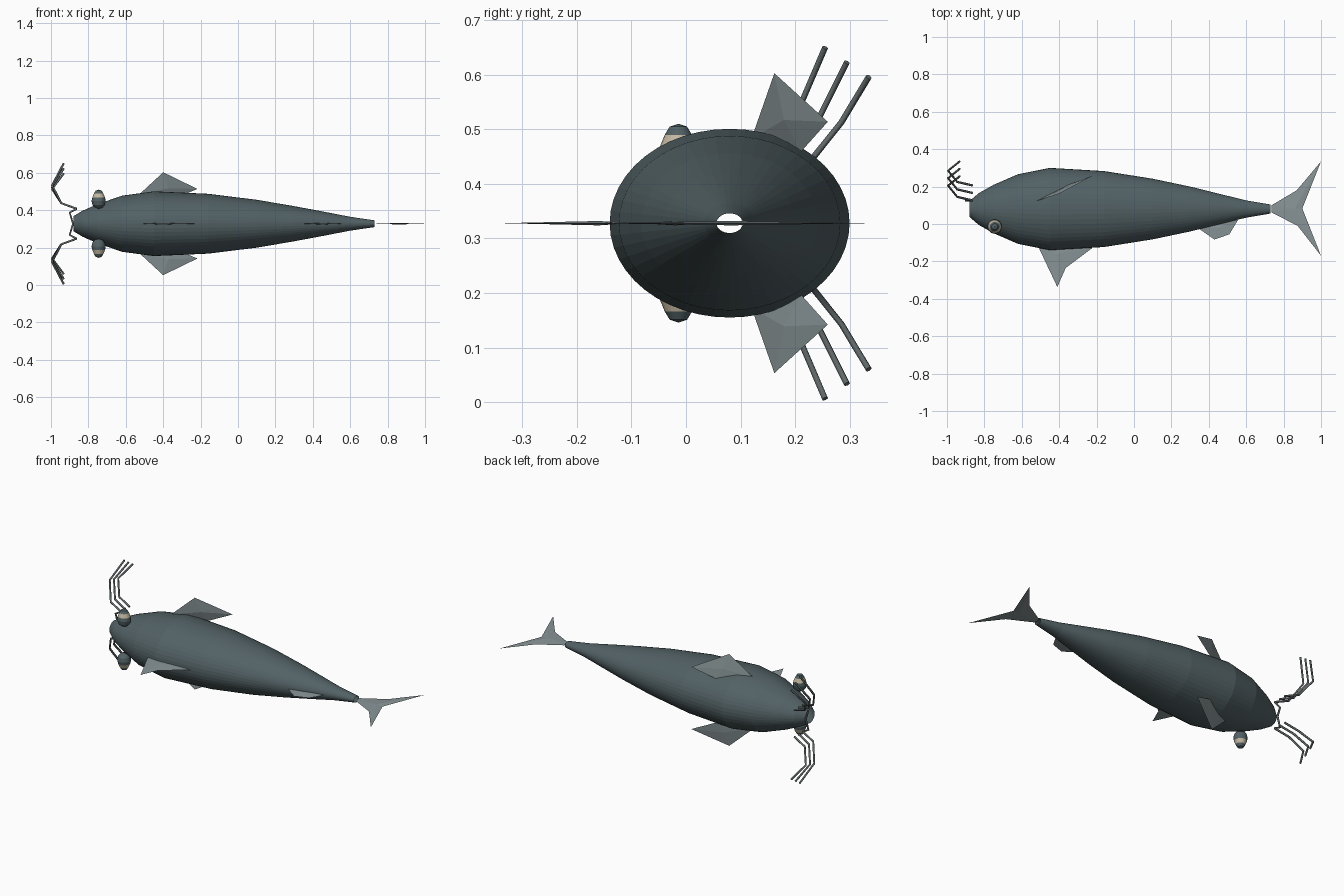
import bpy, bmesh, math
from mathutils import Vector

if "Cube" in bpy.data.objects:
    bpy.data.objects.remove(bpy.data.objects["Cube"])

MID_Y, MID_Z = 0.08, 0.328


def material(name, rgb):
    m = bpy.data.materials.new(name)
    m.use_nodes = True
    m.diffuse_color = (*rgb, 1)
    m.node_tree.nodes["Principled BSDF"].inputs["Base Color"].default_value = (*rgb, 1)
    return m


SLATE = material("slate skin", (0.085, 0.12, 0.13))
FIN = material("pale grey fin", (0.25, 0.30, 0.31))
FEELER = material("dark grey feeler", (0.12, 0.14, 0.14))
BEIGE = material("beige eye", (0.55, 0.48, 0.36))


def finish(name, bm, *mats):
    bmesh.ops.recalc_face_normals(bm, faces=bm.faces)
    mesh = bpy.data.meshes.new(name)
    bm.to_mesh(mesh)
    bm.free()
    for m in mats:
        mesh.materials.append(m)
    ob = bpy.data.objects.new(name, mesh)
    bpy.context.collection.objects.link(ob)
    return ob


def loft(rings, place, sides):
    """Skin successive rings; place(ring, cos, sin) gives each point."""
    bm = bmesh.new()
    angles = [math.tau * i / sides for i in range(sides)]
    loops = [[bm.verts.new(place(r, math.cos(a), math.sin(a))) for a in angles]
             for r in rings]
    for p, q in zip(loops, loops[1:]):
        for i in range(sides):
            j = (i + 1) % sides
            bm.faces.new((p[i], p[j], q[j], q[i]))
    return bm


def fin(name, outline, centre, thick=0.004):
    """Thin plate, thickest at its centre and sharp along the outline."""
    bm = bmesh.new()
    pts = [Vector(p) for p in outline]
    c = Vector(centre)
    n = (pts[1] - pts[0]).cross(pts[2] - pts[0]).normalized()
    rim = [bm.verts.new(p) for p in pts]
    for side in (1, -1):
        hub = bm.verts.new(c + n * thick * side)
        for i, v in enumerate(rim):
            bm.faces.new((v, rim[(i + 1) % len(rim)], hub))
    return finish(name, bm, FIN)


def flat_fin(name, outline, centre):
    return fin(name, [(x, y, MID_Z) for x, y in outline], (*centre, MID_Z))


def feeler(name, points, radius=0.006):
    curve = bpy.data.curves.new(name, "CURVE")
    curve.dimensions = "3D"
    curve.bevel_depth = radius
    curve.bevel_resolution = 1
    curve.use_fill_caps = True
    spline = curve.splines.new("POLY")
    spline.points.add(len(points) - 1)
    for sp, p in zip(spline.points, points):
        sp.co = (*p, 1)
    curve.materials.append(FEELER)
    ob = bpy.data.objects.new(name, curve)
    bpy.context.collection.objects.link(ob)


# Body: open elliptical tube, (x, half width in y, half height in z)
stations = [(-0.88, 0.042, 0.04), (-0.83, 0.085, 0.07), (-0.75, 0.13, 0.105),
            (-0.62, 0.186, 0.15), (-0.45, 0.22, 0.173), (-0.16, 0.203, 0.16),
            (0.1, 0.162, 0.128), (0.3, 0.12, 0.094), (0.45, 0.083, 0.066),
            (0.6, 0.046, 0.037), (0.73, 0.024, 0.018)]
body = loft(stations,
            lambda r, c, s: (r[0], MID_Y + r[1] * c, MID_Z + r[2] * s), 48)
finish("body", body, SLATE)

# Fins lying in the middle plane
flat_fin("tail_fin",
         [(0.735, 0.1), (0.87, 0.18), (1, 0.335), (0.9, 0.083),
          (1, -0.17), (0.875, -0.01), (0.735, 0.062)], (0.86, 0.083))
flat_fin("large_keel_fin",
         [(-0.53, -0.1), (-0.51, -0.125), (-0.41, -0.337), (-0.365, -0.235),
          (-0.225, -0.13), (-0.22, -0.1)], (-0.41, -0.16))
flat_fin("small_keel_fin",
         [(0.34, -0.02), (0.43, -0.083), (0.51, -0.055), (0.555, 0.02),
          (0.54, 0.04)], (0.45, -0.02))

# Paired parts, mirrored above and below the middle plane
for label, s in (("upper", 1), ("lower", -1)):
    def at(x, y, h):
        return (x, y, MID_Z + s * h)

    # Side fin
    fin(label + "_side_fin",
        [at(-0.53, 0.12, 0.155), at(-0.4, 0.162, 0.275),
         at(-0.217, 0.26, 0.186), at(-0.35, 0.21, 0.13)],
        at(-0.375, 0.185, 0.19), 0.006)

    # Eye: turned ball with a beige band and dark cap
    profile = [(0.001, -0.042), (0.02, -0.036), (0.033, -0.022), (0.038, 0),
               (0.034, 0.018), (0.025, 0.04), (0.016, 0.055), (0.001, 0.06)]
    eye = loft(profile,
               lambda r, c, w: at(-0.745 + r[0] * c, -0.014 + r[0] * w, 0.122 + r[1]), 24)
    for f in eye.faces:
        h = s * (f.calc_center_median().z - MID_Z) - 0.122
        f.material_index = 1 if 0.015 < h < 0.042 else 0
    finish(label + "_eye", eye, SLATE, BEIGE)

    # Three jointed feelers
    for i in range(3):
        dy = 0.04 * i
        feeler(f"{label}_feeler_{i + 1}",
               [at(-0.863, 0.126 + dy, 0.08), at(-0.945, 0.145 + dy, 0.11),
                at(-1 + 0.006, 0.205 + dy, 0.205 - 0.01 * i),
                at(-0.932, 0.255 + dy, 0.322 - 0.027 * i)])

# Bent bar joining the feelers across the mouth
feeler("mouth_bar",
       [(x, 0.126, MID_Z + h) for x, h in
        ((-0.863, 0.08), (-0.9, 0.06), (-0.882, 0), (-0.9, -0.06), (-0.863, -0.08))])
